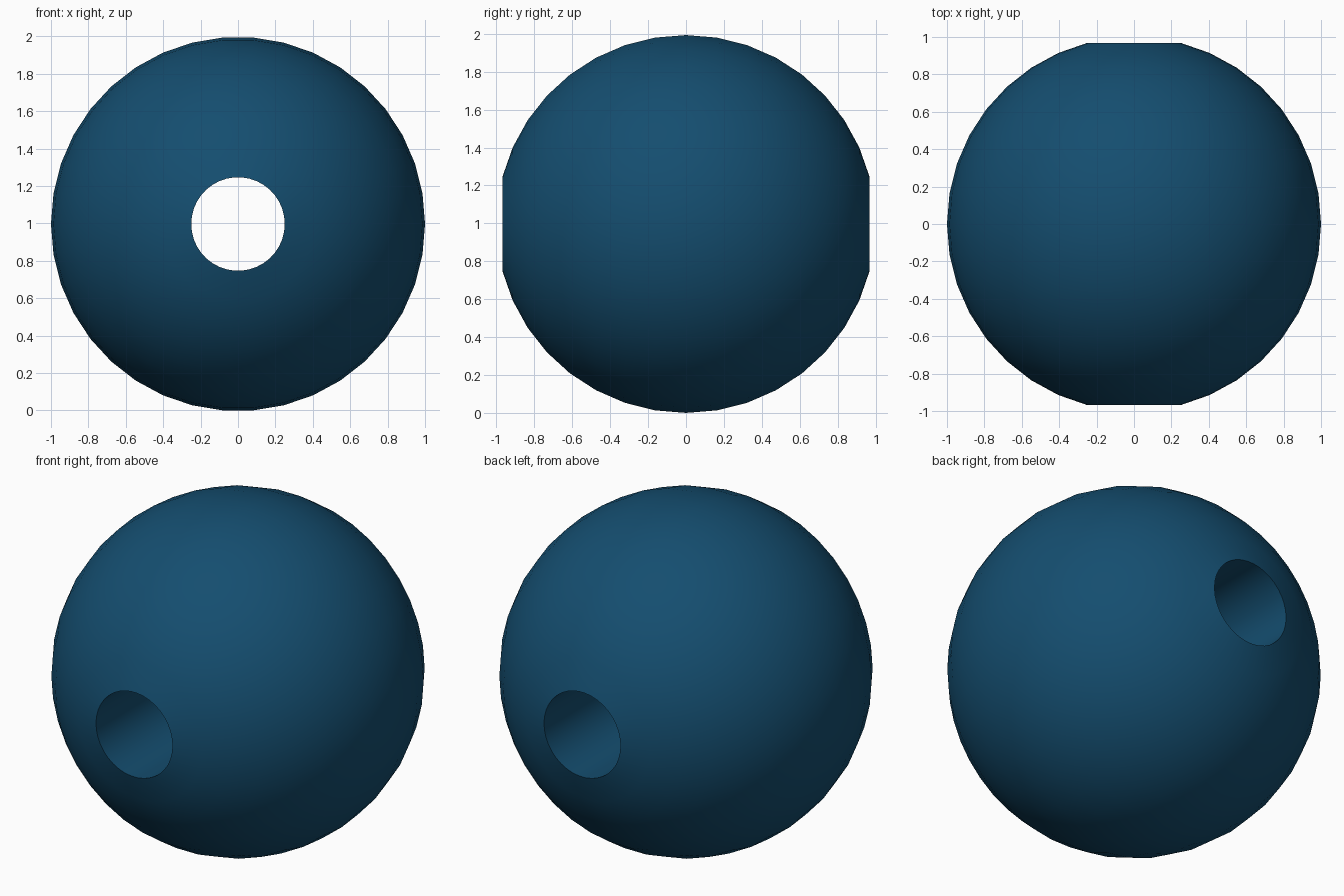
import bpy, bmesh
from math import sin, cos, pi, asin, radians

if "Cube" in bpy.data.objects:
    bpy.data.objects.remove(bpy.data.objects["Cube"])

SEGMENTS, STEPS, HOLE = 38, 16, 0.25
top = asin((1 - HOLE ** 2) ** 0.5)
lift = cos(pi / SEGMENTS)          # no vertex sits at the very bottom

# Arc profile (radius, y), closed by the bore wall and revolved around y
profile = [(cos(a), sin(a)) for a in
           (-top + 2 * top * i / STEPS for i in range(STEPS + 1))]
# 38 sides need a half step at top and bottom, a vertex at x = +-1
c = lift if SEGMENTS % 4 == 2 else 1.0

bm = bmesh.new()
rings = []
for s in range(SEGMENTS):
    t = 2 * pi * s / SEGMENTS
    rings.append([bm.verts.new((r * cos(t), y, c + r * sin(t))) for r, y in profile])
for s in range(SEGMENTS):
    a, b = rings[s], rings[(s + 1) % SEGMENTS]
    for i in range(len(profile)):
        j = (i + 1) % len(profile)  # last quad is the bore wall
        bm.faces.new((a[i], b[i], b[j], a[j]))
bmesh.ops.recalc_face_normals(bm, faces=bm.faces[:])

mesh = bpy.data.meshes.new("drilled_bead")
bm.to_mesh(mesh)
bm.free()
bead = bpy.data.objects.new("drilled_bead", mesh)
bpy.context.collection.objects.link(bead)

# Dark blue finish
blue = bpy.data.materials.new("dark_blue")
blue.diffuse_color = (0.007, 0.075, 0.16, 1)
blue.use_nodes = True
blue.node_tree.nodes["Principled BSDF"].inputs["Base Color"].default_value = blue.diffuse_color
mesh.materials.append(blue)

# Smooth surface with a crisp rim at the bore
bpy.context.view_layer.objects.active = bead
bead.select_set(True)
bpy.ops.object.shade_smooth_by_angle(angle=radians(30))
